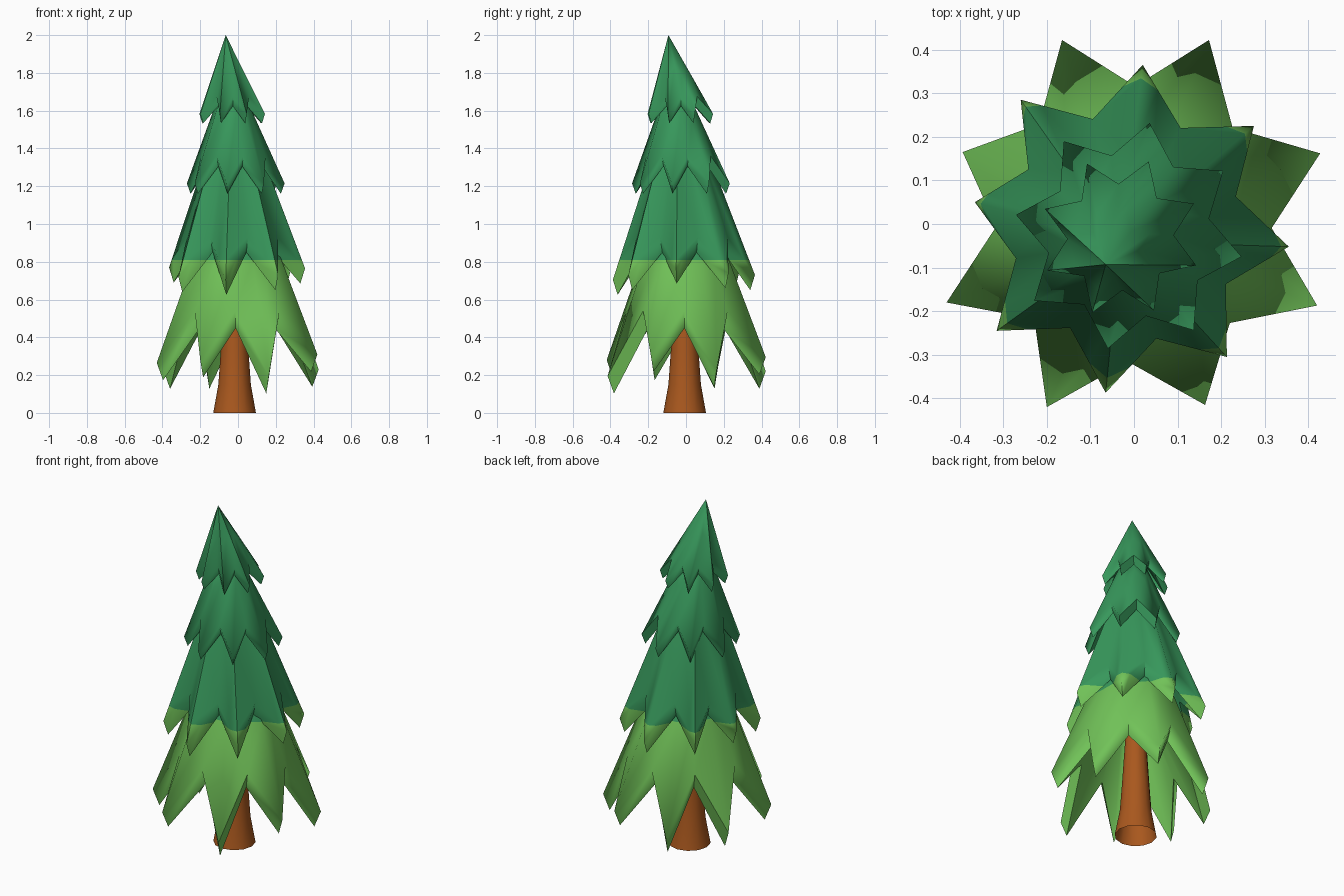
import bpy, bmesh, math
from mathutils import Vector

if "Cube" in bpy.data.objects:
    bpy.data.objects.remove(bpy.data.objects["Cube"])


def material(name, rgb):
    m = bpy.data.materials.new(name)
    m.diffuse_color = (*rgb, 1)
    m.use_nodes = True
    m.node_tree.nodes["Principled BSDF"].inputs["Base Color"].default_value = m.diffuse_color
    return m


DARK = material("dark_green", (0.038, 0.31, 0.105))
LIGHT = material("light_green", (0.165, 0.54, 0.098))
BROWN = material("bark_brown", (0.40, 0.098, 0.013))
SPLIT = 0.81  # foliage is light green below this height


def finish(bm, name, mats, angle):
    me = bpy.data.meshes.new(name)
    bm.to_mesh(me)
    bm.free()
    ob = bpy.data.objects.new(name, me)
    bpy.context.collection.objects.link(ob)
    for m in mats:
        me.materials.append(m)
    bpy.ops.object.select_all(action='DESELECT')
    ob.select_set(True)
    bpy.context.view_layer.objects.active = ob
    bpy.ops.object.shade_smooth_by_angle(angle=math.radians(angle))
    return ob


def bridge(bm, a, b):
    n = len(a)
    for i in range(n):
        bm.faces.new((a[i], a[(i + 1) % n], b[(i + 1) % n], b[i]))


def tier(name, centre, apex, tips, r_notch, z_notch, inset, drop, low_z):
    """Hollow eight-pointed cone with a thick zigzag rim."""
    bm = bmesh.new()
    c, top = Vector((*centre, 0)), Vector(apex)
    low = Vector((top.x, top.y, low_z))
    outer = []
    for i, t in enumerate(tips):
        t, nxt = Vector(t), Vector(tips[(i + 1) % len(tips)])
        d = (t + nxt) / 2 - c
        d.z = 0
        outer += [t, c + d.normalized() * r_notch + Vector((0, 0, z_notch))]
    inner = []
    for p in outer:
        d = p - c
        d.z = 0
        inner.append(p - d.normalized() * inset - Vector((0, 0, drop)))
    o = [bm.verts.new(p) for p in outer]
    mo = [bm.verts.new(p.lerp(top, 0.5)) for p in outer]
    n = [bm.verts.new(p) for p in inner]
    bridge(bm, o, mo)
    bridge(bm, n, o)
    for ring, peak in ((mo, bm.verts.new(top)), (n, bm.verts.new(low))):
        for i in range(16):
            bm.faces.new((ring[i], ring[(i + 1) % 16], peak))
    bmesh.ops.recalc_face_normals(bm, faces=bm.faces)
    # cut a clean colour line at the split height
    bmesh.ops.bisect_plane(bm, geom=bm.verts[:] + bm.edges[:] + bm.faces[:],
                           plane_co=(0, 0, SPLIT), plane_no=(0, 0, 1))
    for f in bm.faces:
        f.material_index = 1 if f.calc_center_median().z < SPLIT else 0
    return finish(bm, name, (DARK, LIGHT), 62)


def star(centre, start, r, z):
    """Eight evenly spaced tips, counter-clockwise."""
    return [(centre[0] + r * math.cos(math.radians(start + 45 * i)),
             centre[1] + r * math.sin(math.radians(start + 45 * i)), z)
            for i in range(8)]


# even upper tiers
C1, C2 = (-0.031, -0.03), (-0.012, -0.027)
tier("foliage_top", C1, (-0.065, -0.093, 2.0), star(C1, 24.5, 0.185, 1.583),
     0.122, 1.675, 0.016, 0.05, 1.85)
tier("foliage_upper", C2, (-0.04, -0.06, 1.85), star(C2, 34.5, 0.263, 1.215),
     0.188, 1.36, 0.02, 0.055, 1.65)

# irregular lower tiers: tip positions, counter-clockwise
middle = [(0.275, 0.225, 0.74), (0.02, 0.365, 0.73), (-0.26, 0.285, 0.76),
          (-0.365, 0.05, 0.77), (-0.315, -0.245, 0.72), (-0.065, -0.387, 0.705),
          (0.213, -0.305, 0.73), (0.355, -0.052, 0.765)]
tier("foliage_middle", (-0.018, -0.01), (-0.03, -0.04, 1.78), middle,
     0.262, 0.93, 0.025, 0.08, 1.5)
bottom = [(0.427, 0.162, 0.23), (0.172, 0.422, 0.295), (-0.165, 0.422, 0.22),
          (-0.393, 0.165, 0.22), (-0.43, -0.18, 0.265), (-0.20, -0.42, 0.28),
          (0.163, -0.415, 0.195), (0.42, -0.187, 0.31)]
tier("foliage_bottom", (0, 0), (-0.012, -0.015, 1.45), bottom,
     0.316, 0.54, 0.036, 0.092, 1.0)

# flared trunk, open at the foot
bm = bmesh.new()
rings = []
for z, r in ((0, 0.113), (0.15, 0.086), (0.32, 0.074), (0.7, 0.05)):
    rings.append([bm.verts.new((-0.018 + r * math.cos(math.tau * i / 12),
                                -0.007 + r * math.sin(math.tau * i / 12), z))
                  for i in range(12)])
for a, b in zip(rings, rings[1:]):
    bridge(bm, a, b)
finish(bm, "trunk", (BROWN,), 40)
